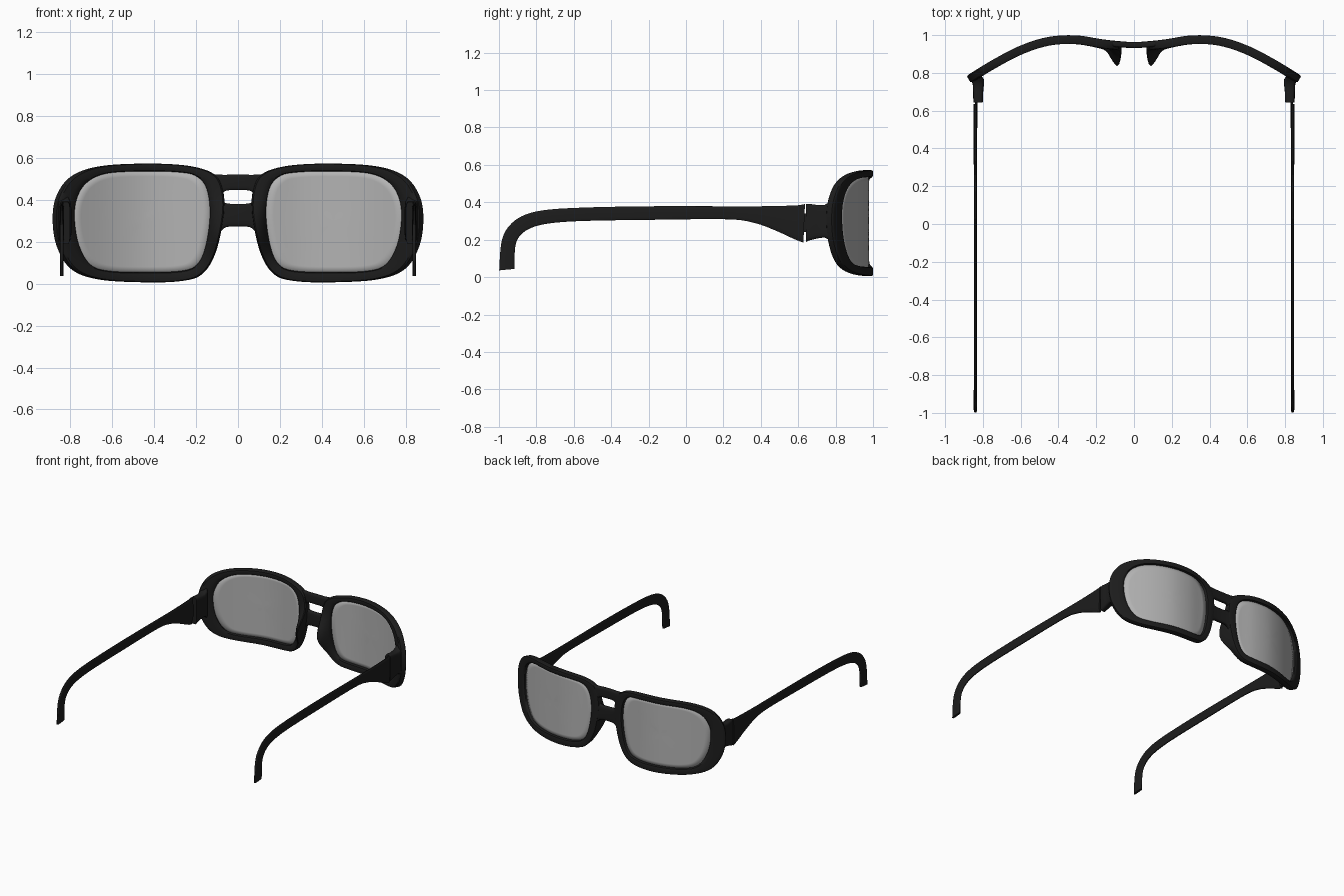
import bpy, bmesh, math
from mathutils import Vector as V

if "Cube" in bpy.data.objects:
    bpy.data.objects.remove(bpy.data.objects["Cube"])


def material(name, col):
    m = bpy.data.materials.new(name)
    m.diffuse_color = col
    m.use_nodes = True
    m.node_tree.nodes["Principled BSDF"].inputs["Base Color"].default_value = m.diffuse_color
    return m


BLACK = material("black_plastic", (0.012, 0.012, 0.012, 1))
TINT = material("lens_tint", (0.45, 0.45, 0.45, 0.6))


def catmull(p0, p1, p2, p3, t):
    return 0.5 * (2 * p1 + (p2 - p0) * t + (2 * p0 - 5 * p1 + 4 * p2 - p3) * t * t
                  + (3 * p1 - p0 - 3 * p2 + p3) * t ** 3)


def spline(pts, n, closed=False):
    pts = [V(p) for p in pts]
    k, out = len(pts), []
    for i in range(k if closed else k - 1):
        if closed:
            q = [pts[(i + j) % k] for j in (-1, 0, 1, 2)]
        else:
            q = [pts[min(max(i + j, 0), k - 1)] for j in (-1, 0, 1, 2)]
        out += [catmull(*q, s / n) for s in range(n)]
    return out if closed else out + [pts[-1]]


# Wrap curve of the front, sampled every 0.15 in x
WRAP = [0.975, 0.965, 0.975, 0.998, 0.991, 0.945, 0.868, 0.775, 0.67]


def wrap(x):
    s = min(abs(x) / 0.15, 5.999)
    i = int(s)
    return catmull(*WRAP[i:i + 4], s - i)


def on_front(x, z, depth):
    slope = (wrap(x + 0.005) - wrap(x - 0.005)) / 0.01
    n = V((-slope, 1)).normalized()
    return V((x - n.x * depth, wrap(x) - n.y * depth, z))


def finish(bm, name, mat, mirror=True, angle=40):
    bmesh.ops.recalc_face_normals(bm, faces=bm.faces)
    me = bpy.data.meshes.new(name)
    bm.to_mesh(me)
    bm.free()
    ob = bpy.data.objects.new(name, me)
    bpy.context.collection.objects.link(ob)
    me.materials.append(mat)
    if mirror:
        ob.modifiers.new("mirror", 'MIRROR')
        ob.modifiers["mirror"].use_mirror_merge = False
    bpy.ops.object.select_all(action='DESELECT')
    ob.select_set(True)
    bpy.context.view_layer.objects.active = ob
    bpy.ops.object.shade_smooth_by_angle(angle=math.radians(angle))
    return ob


def loft(name, rings, closed=False, mirror=True):
    bm = bmesh.new()
    vs = [[bm.verts.new(p) for p in r] for r in rings]
    n = len(vs[0])
    for i in range(len(vs) if closed else len(vs) - 1):
        a, b = vs[i], vs[(i + 1) % len(vs)]
        for j in range(n):
            bm.faces.new((a[j], a[(j + 1) % n], b[(j + 1) % n], b[j]))
    if not closed:
        bm.faces.new(vs[0])
        bm.faces.new(vs[-1])
    return finish(bm, name, BLACK, mirror)


def section(top, bottom, w, power=0.45, n=20):
    # rounded rectangle spanning top to bottom, with half width vector w
    c, u = (top + bottom) / 2, (top - bottom) / 2
    ring = []
    for k in range(n):
        a = 2 * math.pi * (k + 0.5) / n
        ca, sa = math.cos(a), math.sin(a)
        ring.append(c + u * math.copysign(abs(ca) ** power, ca)
                    + w * math.copysign(abs(sa) ** power, sa))
    return ring


# Matching outlines of rim and lens (x, z)
OUTER = [(.067, .33), (.072, .45), (.115, .523), (.24, .562), (.45, .572), (.67, .558),
         (.80, .51), (.868, .42), (.887, .31), (.868, .18), (.80, .07), (.67, .02),
         (.45, .006), (.27, .012), (.17, .045), (.105, .15)]
INNER = [(.13, .33), (.145, .45), (.19, .51), (.27, .53), (.45, .535), (.64, .525),
         (.74, .48), (.788, .40), (.797, .30), (.775, .18), (.72, .09), (.63, .06),
         (.45, .055), (.27, .06), (.19, .09), (.15, .18)]
outer, inner = spline(OUTER, 6, True), spline(INNER, 6, True)

# Rims, with the nose pads swelling backwards from the inner sides
PROFILE = [(0, .006), (.06, .001), (.15, 0), (.8, 0), (.94, .003), (1, .010),
           (1, .036), (.9, .043), (.6, .046), (.3, .046), (.08, .045), (0, .038)]
rings = []
for o, i in zip(outer, inner):
    swell = 0.09 * math.exp(-((o.y - .24) / .11) ** 2) if o.x < 0.3 else 0
    ring = []
    for t, d in PROFILE:
        p = o.lerp(i, t)
        q = on_front(p.x, p.y, d)
        if d > .03:
            q.y -= swell * (1 - t ** 1.5 * 0.95)
        ring.append(q)
    rings.append(ring)
loft("rim", rings, closed=True)

# Lenses
bm = bmesh.new()
centre = V((.46, .30))
edge = [p + (p - centre).normalized() * 0.006 for p in inner]
prev = None
for k in range(1, 9):
    row = [centre.lerp(p, k / 8) for p in edge]
    row = [bm.verts.new(on_front(p.x, p.y, .024)) for p in row]
    n = len(row)
    if prev is None:
        mid = bm.verts.new(on_front(centre.x, centre.y, .024))
    for j in range(n):
        m = (j + 1) % n
        bm.faces.new((mid, row[j], row[m]) if prev is None else (prev[j], row[j], row[m], prev[m]))
    prev = row
lens = finish(bm, "lens", TINT)
thick = lens.modifiers.new("thickness", 'SOLIDIFY')
thick.thickness = 0.006
thick.offset = 0

# Bridge bars: (half x, top z, bottom z) flaring into the rims
for name, st in (("top_bridge", [(0, .520, .445), (.05, .519, .444), (.075, .519, .432), (.11, .521, .41)]),
                 ("lower_bridge", [(0, .380, .272), (.05, .382, .270), (.075, .392, .255), (.10, .40, .22)])):
    st = [(-x, t, b) for x, t, b in st[:0:-1]] + st
    rings = [section(V((x, wrap(x) - .017, t)), V((x, wrap(x) - .017, b)), V((0, .016, 0)))
             for x, t, b in spline(st, 4)]
    loft(name, rings, mirror=False)

# Hinge blocks: (y, centre x, half width, top z, bottom z)
HINGE = [(.642, .825, .024, .390, .188), (.66, .825, .026, .392, .196), (.70, .825, .027, .386, .206),
         (.74, .824, .030, .386, .212), (.765, .828, .034, .40, .20), (.782, .832, .026, .42, .18)]
loft("hinge", [section(V((x, y, t)), V((x, y, b)), V((w, 0, 0)), 0.35)
               for y, x, w, t, b in [tuple(h) for h in HINGE]])

# Temple arms: (top y, top z, bottom y, bottom z, half width)
ARM = [(.636, .392, .628, .184, .011), (.60, .385, .58, .202, .011), (.50, .381, .48, .248, .010),
       (.38, .379, .37, .288, .009), (.22, .379, .22, .309, .008), (-.2, .379, -.2, .306, .008),
       (-.55, .372, -.55, .300, .008), (-.76, .358, -.73, .287, .008), (-.88, .325, -.83, .262, .008),
       (-.955, .262, -.89, .218, .009), (-.988, .18, -.913, .158, .009), (-.999, .036, -.917, .044, .009)]
rings = []
stations = [s for s in zip(spline([a[:2] for a in ARM], 5), spline([a[2:4] for a in ARM], 5),
                           spline([(a[4], 0) for a in ARM], 5))]
for t, b, w in stations:
    rings.append(section(V((.84, t.x, t.y)), V((.84, b.x, b.y)), V((w.x, 0, 0)), 0.55))
loft("temple_arm", rings)

# Small hinge pins joining blocks and arms
pin = [section(V((.835, y, .34)), V((.835, y, .24)), V((.006, 0, 0))) for y in (.61, .66)]
loft("hinge_pin", pin)
